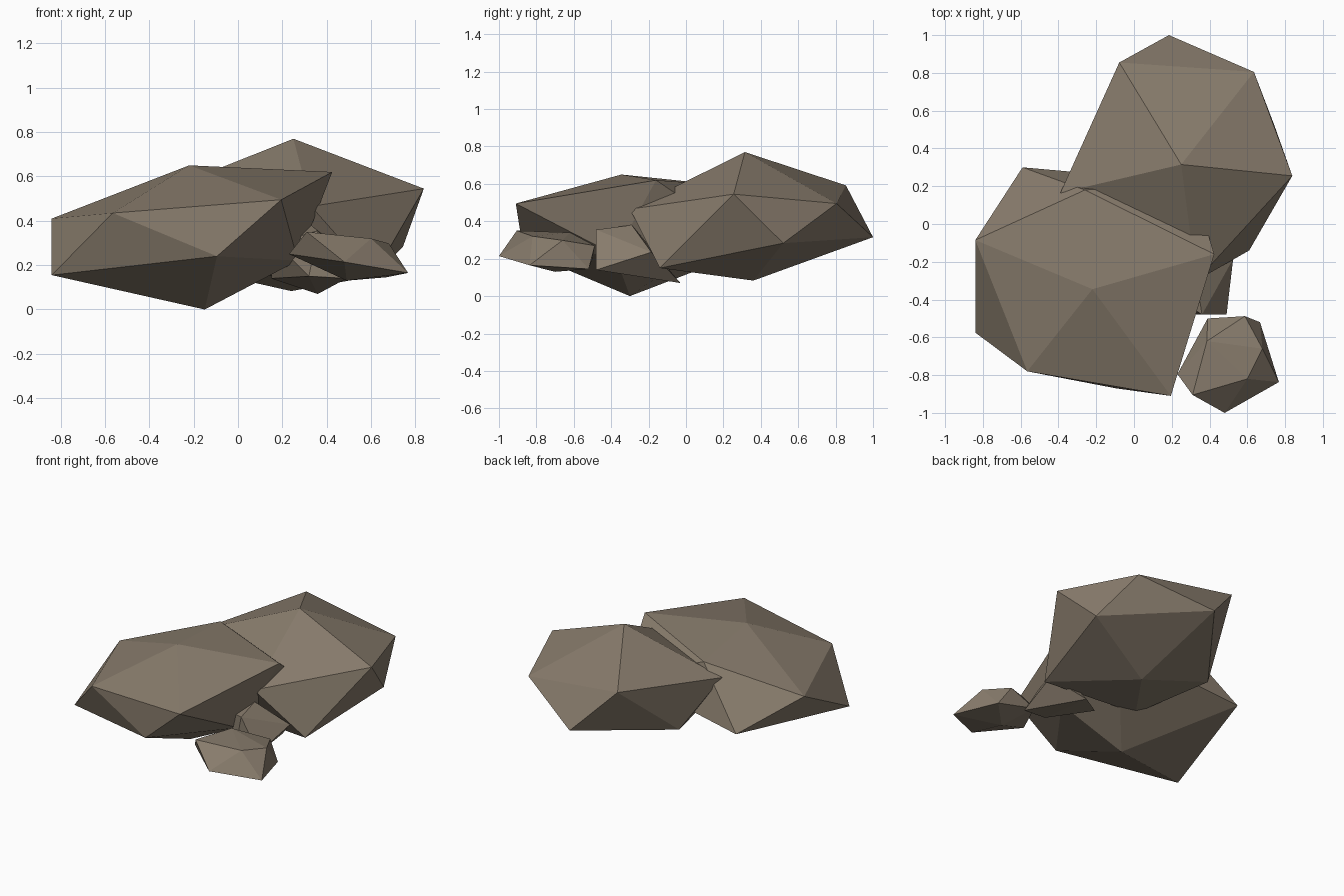
import bpy
import bmesh

# One warm grey-brown stone colour
stone = bpy.data.materials.new("warm_stone")
stone.diffuse_color = (0.245, 0.2, 0.15, 1)


def rock(name, corners):
    """Faceted boulder: the convex hull around a few corner points."""
    bm = bmesh.new()
    for c in corners:
        bm.verts.new(c)
    hull = bmesh.ops.convex_hull(bm, input=bm.verts)
    loose = {g for g in hull["geom_interior"] + hull["geom_unused"]
             if isinstance(g, bmesh.types.BMVert)}
    bmesh.ops.delete(bm, geom=list(loose), context='VERTS')
    bmesh.ops.recalc_face_normals(bm, faces=bm.faces)
    mesh = bpy.data.meshes.new(name)
    bm.to_mesh(mesh)
    bm.free()
    mesh.materials.append(stone)
    obj = bpy.data.objects.new(name, mesh)
    bpy.context.collection.objects.link(obj)
    return obj


# Wide boulder at the front left
rock("front_boulder", [
    (-0.22, -0.345, 0.65), (-0.26, 0.18, 0.595), (0.425, -0.16, 0.62),
    (0.195, -0.91, 0.495), (-0.565, -0.78, 0.435), (-0.84, -0.085, 0.41),
    (-0.84, -0.575, 0.155), (-0.59, 0.30, 0.23), (-0.095, -0.87, 0.24),
    (-0.15, -0.30, 0.0), (0.27, -0.38, 0.22), (0.31, 0.22, 0.36)])

# Tall boulder at the back right
rock("back_boulder", [
    (0.25, 0.315, 0.77), (0.185, 1.0, 0.315), (-0.078, 0.855, 0.592),
    (0.635, 0.805, 0.495), (0.838, 0.255, 0.545), (0.744, 0.52, 0.283),
    (0.61, -0.14, 0.15), (0.24, 0.36, 0.083), (-0.245, 0.424, 0.217),
    (-0.39, 0.165, 0.515), (0.33, -0.30, 0.465), (-0.08, -0.08, 0.155)])

# Small stone wedged between the boulders
rock("middle_stone", [
    (0.36, -0.48, 0.355), (0.33, -0.29, 0.38), (0.525, -0.185, 0.235),
    (0.49, -0.48, 0.14), (0.36, -0.03, 0.07), (0.32, -0.48, 0.15),
    (0.15, -0.20, 0.14), (0.17, -0.35, 0.30)])

# Small stone in front on the right
rock("front_stone", [
    (0.48, -1.0, 0.214), (0.767, -0.837, 0.165), (0.31, -0.905, 0.35),
    (0.386, -0.62, 0.34), (0.60, -0.82, 0.32), (0.68, -0.66, 0.298),
    (0.23, -0.795, 0.25), (0.587, -0.488, 0.27), (0.667, -0.52, 0.145),
    (0.39, -0.50, 0.20), (0.49, -0.70, 0.13)])
